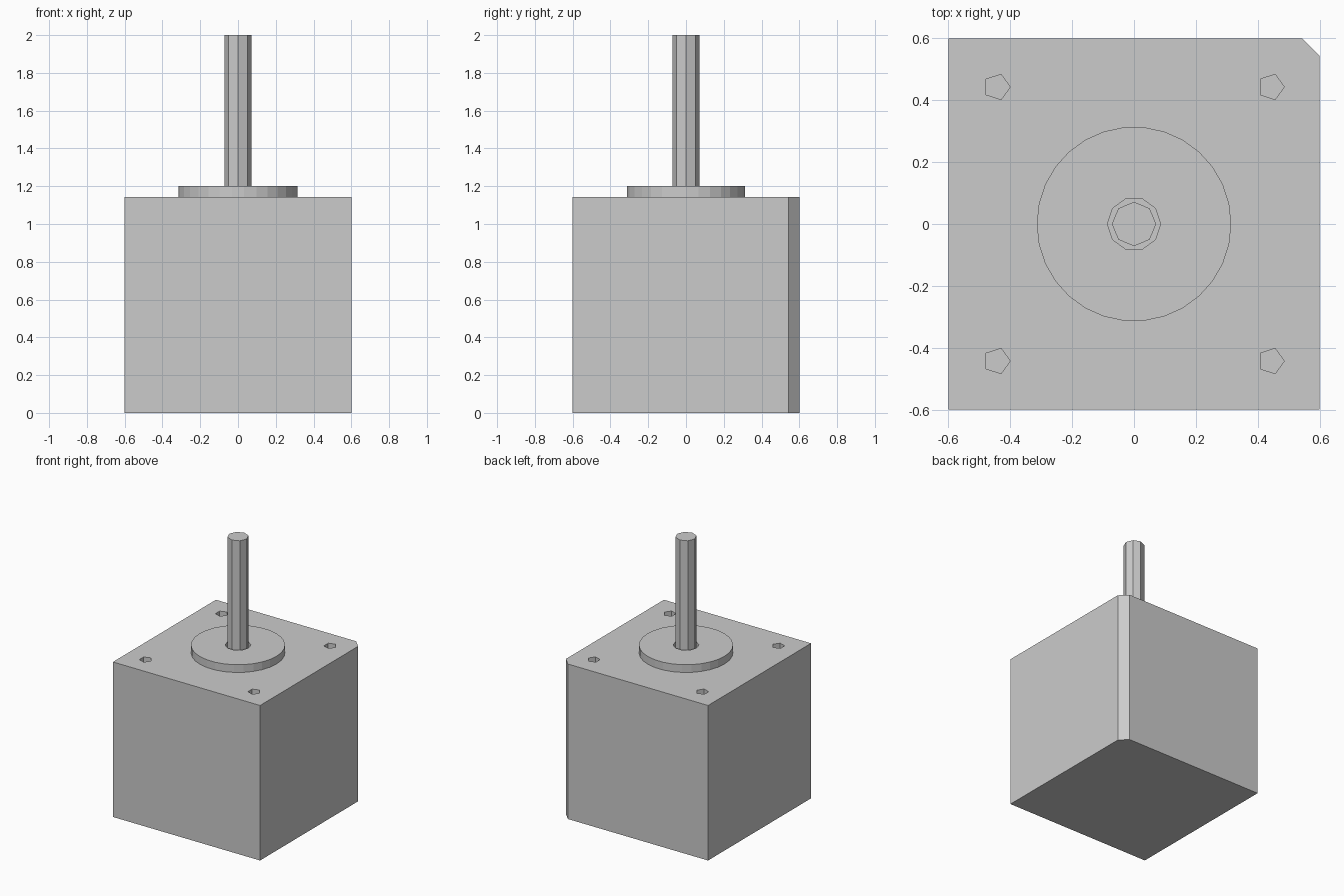
import bpy
import bmesh
from math import cos, sin, tau

cube = bpy.data.objects.get("Cube")
if cube:
    bpy.data.objects.remove(cube, do_unlink=True)

# One neutral grey for the whole motor
grey = bpy.data.materials.new("neutral_grey")
grey.use_nodes = True
grey.diffuse_color = (0.6, 0.6, 0.6, 1)
grey.node_tree.nodes["Principled BSDF"].inputs["Base Color"].default_value = (0.6, 0.6, 0.6, 1)

MM = 1 / 35  # scale: the motor is 70 mm tall
HALF, BODY_TOP, FLANGE_TOP, SHAFT_TOP = 21 * MM, 40 * MM, 42 * MM, 70 * MM


def circle(radius, sides, cx=0, cy=0):
    return [(cx + radius * cos(tau * i / sides), cy + radius * sin(tau * i / sides))
            for i in range(sides)]


def prisms(name, outlines, z0, z1):
    """Extrude each outline from z0 to z1, all in one object."""
    bm = bmesh.new()
    for outline in outlines:
        low = [bm.verts.new((x, y, z0)) for x, y in outline]
        high = [bm.verts.new((x, y, z1)) for x, y in outline]
        bm.faces.new(low[::-1])
        bm.faces.new(high)
        for i in range(len(low)):
            j = (i + 1) % len(low)
            bm.faces.new((low[i], low[j], high[j], high[i]))
    mesh = bpy.data.meshes.new(name)
    bm.to_mesh(mesh)
    bm.free()
    mesh.materials.append(grey)
    obj = bpy.data.objects.new(name, mesh)
    bpy.context.collection.objects.link(obj)
    return obj


def cut(obj, cutter):
    """Subtract the cutter and discard it."""
    mod = obj.modifiers.new("holes", "BOOLEAN")
    mod.operation = "DIFFERENCE"
    mod.solver = "EXACT"
    mod.object = cutter
    bpy.context.view_layer.objects.active = obj
    bpy.ops.object.modifier_apply(modifier=mod.name)
    bpy.data.objects.remove(cutter, do_unlink=True)


# Square housing with one chamfered vertical edge
notch = HALF - 2 * MM
body = prisms("motor_body", [[(-HALF, -HALF), (HALF, -HALF), (HALF, notch),
                              (notch, HALF), (-HALF, HALF)]], 0, BODY_TOP)

# Four blind screw holes
spread = 15.5 * MM
screws = [circle(1.5 * MM, 5, sx * spread, sy * spread) for sx in (-1, 1) for sy in (-1, 1)]
cut(body, prisms("screw_hole_cutter", screws, BODY_TOP - 4.5 * MM, BODY_TOP + MM))

# Raised pilot ring with clearance around the shaft
flange = prisms("pilot_flange", [circle(11 * MM, 30)], BODY_TOP, FLANGE_TOP)
cut(flange, prisms("shaft_hole_cutter", [circle(3 * MM, 10)], BODY_TOP - MM, FLANGE_TOP + MM))

# Output shaft
prisms("output_shaft", [circle(2.5 * MM, 8)], BODY_TOP, SHAFT_TOP)
